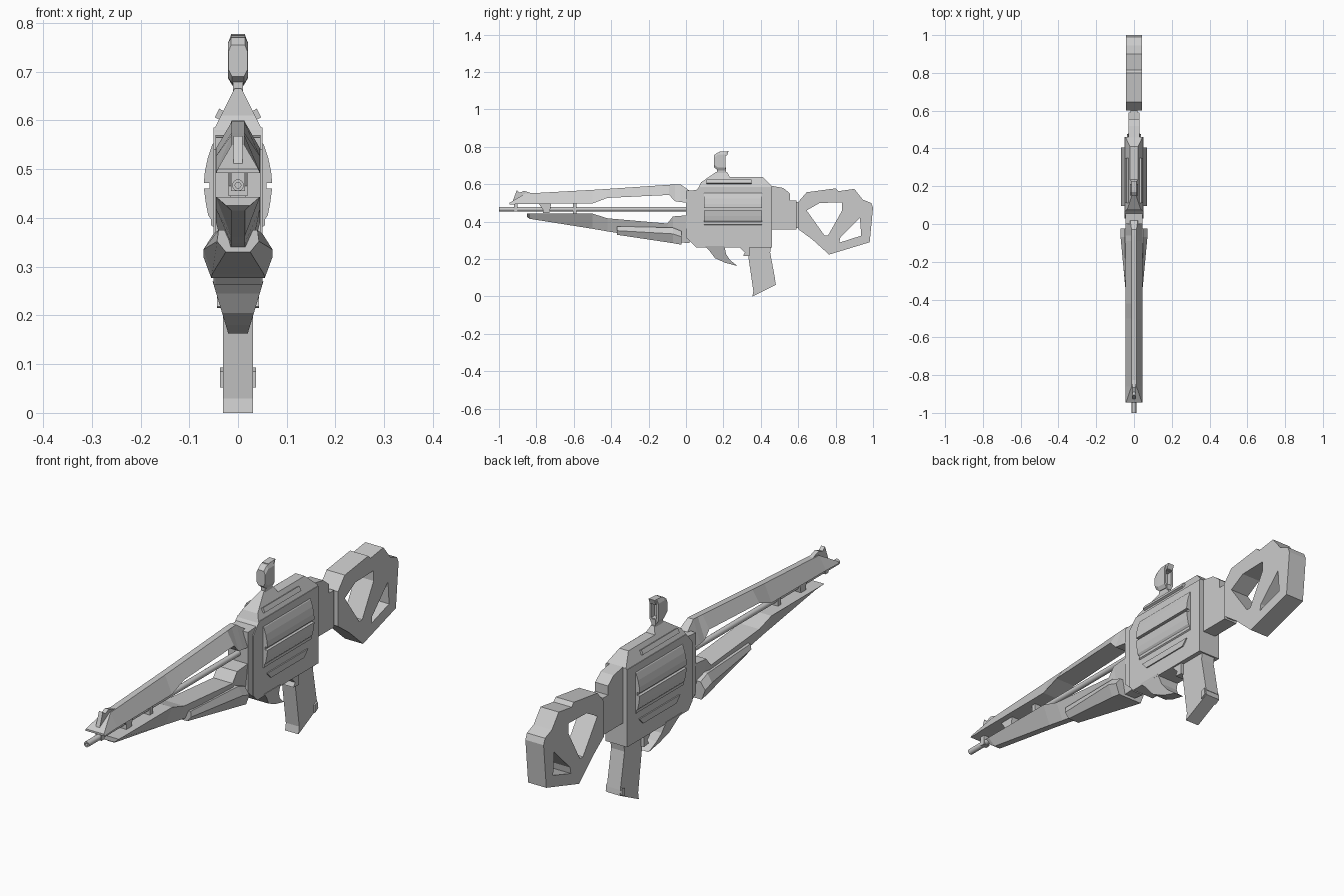
import bpy, bmesh, math


def finish(name, bm):
    bmesh.ops.recalc_face_normals(bm, faces=bm.faces)
    me = bpy.data.meshes.new(name)
    bm.to_mesh(me)
    bm.free()
    ob = bpy.data.objects.new(name, me)
    bpy.context.collection.objects.link(ob)
    return ob


def rings(name, a, b):
    """Solid between two matching rings or more (b = list of further rings)."""
    bm = bmesh.new()
    loops = [[bm.verts.new(p) for p in r] for r in [a] + b]
    n = len(a)
    for r, s in zip(loops, loops[1:]):
        for i in range(n):
            j = (i + 1) % n
            bm.faces.new((r[i], r[j], s[j], s[i]))
    bm.faces.new(loops[0])
    bm.faces.new(loops[-1])
    return finish(name, bm)


def prism(name, pts, hw):
    """Side profile (y, z) extruded across x; hw is a half width or a function of z."""
    w = hw if callable(hw) else (lambda z: hw)
    return rings(name, [(-w(z), y, z) for y, z in pts], [[(w(z), y, z) for y, z in pts]])


def loft(name, stations):
    """Mirrored half sections [(x, z), ...] placed along y."""
    r = [[(x, y, z) for x, z in half] + [(-x, y, z) for x, z in reversed(half)]
         for y, half in stations]
    return rings(name, r[0], r[1:])


def box(name, y0, y1, z0, z1, hw):
    return prism(name, [(y0, z0), (y1, z0), (y1, z1), (y0, z1)], hw)


def cut(ob, cutter):
    m = ob.modifiers.new("cut", 'BOOLEAN')
    m.operation, m.solver, m.object = 'DIFFERENCE', 'EXACT', cutter
    me = bpy.data.meshes.new_from_object(
        ob.evaluated_get(bpy.context.evaluated_depsgraph_get()))
    ob.modifiers.clear()
    ob.data = me
    bpy.data.objects.remove(cutter)


# Barrel with bored muzzle
bpy.ops.mesh.primitive_cylinder_add(vertices=16, radius=0.012, depth=1.05,
                                    location=(0, -0.475, 0.467), rotation=(math.pi / 2, 0, 0))
barrel = bpy.context.object
barrel.name = "barrel"
bpy.ops.mesh.primitive_cylinder_add(vertices=16, radius=0.006, depth=0.1,
                                    location=(0, -1, 0.467), rotation=(math.pi / 2, 0, 0))
cut(barrel, bpy.context.object)
bpy.context.view_layer.objects.active = barrel
barrel.select_set(True)
bpy.ops.object.shade_smooth_by_angle()

# Upper and lower shrouds: wide edge, ridge edge, ridge half width
upper = [(-0.945, 0.492, 0.500, 0.042), (-0.86, 0.495, 0.550, 0.013), (-0.50, 0.497, 0.570, 0.013),
         (-0.42, 0.527, 0.575, 0.013), (-0.09, 0.543, 0.597, 0.013), (-0.06, 0.51, 0.599, 0.013),
         (-0.03, 0.505, 0.600, 0.013), (0.02, 0.50, 0.565, 0.02)]
lower = [(-0.85, 0.443, 0.425, 0.024), (-0.835, 0.443, 0.415, 0.014), (-0.50, 0.443, 0.362, 0.014),
         (-0.42, 0.418, 0.348, 0.014), (-0.10, 0.39, 0.297, 0.02), (-0.07, 0.428, 0.292, 0.02),
         (0.02, 0.435, 0.285, 0.03)]
for name, rows in (("upper_shroud", upper), ("lower_shroud", lower)):
    loft(name, [(y, [(0.045, zw), (hw, zr)]) for y, zw, zr, hw in rows])

# Handguard
loft("handguard", [
    (-0.37, [(0.025, 0.330), (0.043, 0.352), (0.040, 0.375)]),
    (-0.07, [(0.053, 0.285), (0.071, 0.335), (0.050, 0.368)]),
    (-0.025, [(0.055, 0.277), (0.071, 0.320), (0.050, 0.350)])])

# Front sight and barrel brackets
prism("front_sight", [(-0.93, 0.50), (-0.905, 0.568), (-0.89, 0.555), (-0.865, 0.565),
                      (-0.82, 0.55), (-0.82, 0.52)], 0.009)
prism("front_bracket", [(-0.79, 0.50), (-0.72, 0.50), (-0.73, 0.445), (-0.765, 0.445),
                        (-0.765, 0.465)], 0.02)
box("middle_bracket", -0.605, -0.585, 0.44, 0.50, 0.016)
box("muzzle_bracket", -0.92, -0.90, 0.455, 0.50, 0.014)

# Receiver body
prism("receiver_front", [(0, 0.565), (0.07, 0.57), (0.07, 0.262), (0.055, 0.262), (0, 0.315)], 0.046)
prism("receiver", [(0.06, 0.575), (0.07, 0.585), (0.46, 0.585), (0.46, 0.262), (0.055, 0.262),
                   (0.03, 0.29), (0.03, 0.54)], 0.05)
prism("receiver_top", [(0.065, 0.58), (0.08, 0.61), (0.16, 0.665), (0.22, 0.665), (0.235, 0.638),
                       (0.41, 0.638), (0.46, 0.59), (0.46, 0.58)],
      lambda z: 0.05 - 0.5 * (z - 0.58))
prism("receiver_rear", [(0.44, 0.595), (0.52, 0.58), (0.557, 0.55), (0.557, 0.512), (0.44, 0.50)], 0.03)

# Top ribs and raised lower panels on both sides
for s, side in ((1, "right"), (-1, "left")):
    bpy.ops.mesh.primitive_cube_add(size=1, location=(s * 0.037, 0.23, 0.612),
                                    rotation=(0, s * math.radians(63), 0))
    bpy.context.object.scale = (0.02, 0.24, 0.014)
    bpy.context.object.name = side + "_top_rib"
prism("lower_panel", [(0.115, 0.352), (0.385, 0.352), (0.36, 0.325), (0.14, 0.325)], 0.055)

# Fluted drum bulging from both sides
half = [(0.045, 0.378), (0.055, 0.385), (0.055, 0.397), (0.061, 0.405), (0.066, 0.43), (0.070, 0.460),
        (0.058, 0.460), (0.058, 0.472), (0.070, 0.472), (0.068, 0.495), (0.062, 0.523),
        (0.053, 0.55), (0.045, 0.56)]
loft("drum", [(0.095, half), (0.405, half)])

# Rear sight with recessed back
sight = loft("rear_sight", [(0.15, [(0.012, 0.69), (0.02, 0.705), (0.02, 0.74), (0.014, 0.755)]),
                            (0.17, [(0.012, 0.675), (0.021, 0.69), (0.021, 0.758), (0.014, 0.77)]),
                            (0.212, [(0.012, 0.672), (0.021, 0.688), (0.021, 0.758), (0.014, 0.776)])])
cut(sight, box("sight_cutter", 0.19, 0.25, 0.692, 0.752, 0.013))
prism("sight_hood", [(0.18, 0.762), (0.18, 0.774), (0.227, 0.777), (0.22, 0.755), (0.205, 0.753)], 0.014)
box("sight_stem", 0.165, 0.215, 0.65, 0.69, 0.01)

# Neck and shoulder stock
box("neck", 0.45, 0.59, 0.357, 0.512, 0.03)
box("neck_joint", 0.585, 0.61, 0.365, 0.505, 0.018)
stock = prism("stock", [(0.60, 0.505), (0.645, 0.557), (0.80, 0.578), (0.815, 0.563), (0.90, 0.575),
                        (0.945, 0.518), (0.99, 0.50), (1.0, 0.475), (0.982, 0.29), (0.765, 0.224),
                        (0.675, 0.305), (0.60, 0.36)], 0.042)
cut(stock, prism("stock_cutter", [(0.645, 0.46), (0.715, 0.50), (0.835, 0.503), (0.835, 0.46),
                                  (0.76, 0.327), (0.74, 0.327)], 0.1))
cut(stock, prism("stock_cutter", [(0.93, 0.42), (0.937, 0.325), (0.82, 0.288), (0.825, 0.315)], 0.1))

# Grip with base cap
prism("grip", [(0.325, 0.27), (0.455, 0.27), (0.45, 0.235), (0.478, 0.085), (0.36, 0.03)], 0.031)
prism("grip_base", [(0.363, 0.045), (0.475, 0.095), (0.48, 0.062), (0.355, 0.0)], 0.031)
prism("grip_studs", [(0.455, 0.085), (0.473, 0.093), (0.477, 0.065), (0.455, 0.052)], 0.037)

# Forward fin and trigger
prism("trigger_fin", [(0.10, 0.27), (0.125, 0.245), (0.155, 0.205), (0.21, 0.18), (0.275, 0.163),
                      (0.235, 0.195), (0.215, 0.225), (0.205, 0.27)],
      lambda z: 0.02 + 0.3 * (z - 0.163))
prism("trigger", [(0.285, 0.265), (0.34, 0.265), (0.34, 0.215), (0.305, 0.218), (0.315, 0.235)], 0.043)
